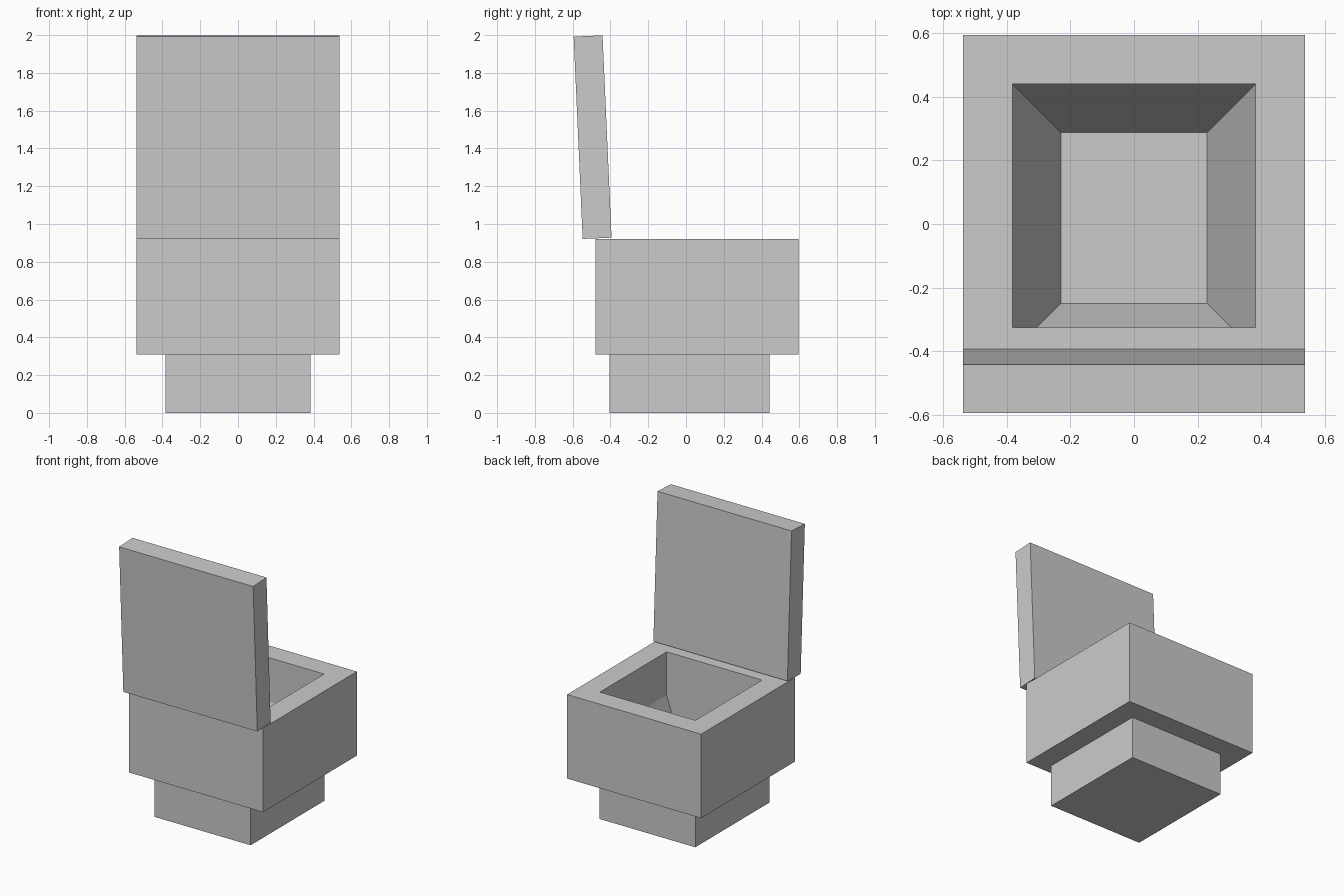
import bpy, bmesh
from mathutils import Matrix, Vector

if "Cube" in bpy.data.objects:
    bpy.data.objects.remove(bpy.data.objects["Cube"], do_unlink=True)

WALL = 0.155

grey = bpy.data.materials.new("light_grey")
grey.use_nodes = True
grey.diffuse_color = (0.6, 0.6, 0.6, 1)
grey.node_tree.nodes["Principled BSDF"].inputs["Base Color"].default_value = (0.6, 0.6, 0.6, 1)


def box(lo, hi):
    lo, hi = Vector(lo), Vector(hi)
    bm = bmesh.new()
    bmesh.ops.create_cube(bm, size=1, matrix=Matrix.Translation((lo + hi) / 2) @ Matrix.Diagonal((*(hi - lo), 1)))
    return bm


def inset(bm, direction):
    """Inset the face that points up (1) or down (-1) by the wall thickness."""
    bm.normal_update()
    face = next(f for f in bm.faces if f.normal.z * direction > 0.9)
    bmesh.ops.inset_region(bm, faces=[face], thickness=WALL, use_even_offset=True)
    return face


def finish(bm, name):
    bmesh.ops.recalc_face_normals(bm, faces=bm.faces)
    mesh = bpy.data.meshes.new(name)
    bm.to_mesh(mesh)
    bm.free()
    mesh.materials.append(grey)
    obj = bpy.data.objects.new(name, mesh)
    bpy.context.collection.objects.link(obj)
    return obj


# Narrow tub: its rim forms the ledge inside the wide box
bm = box((-0.385, -0.405, 0), (0.385, 0.443, 0.61))
well = inset(bm, 1)
bmesh.ops.translate(bm, verts=well.verts, vec=(0, 0, WALL - 0.61))
finish(bm, "base_tub")

# Wide box: open frame around the top of the tub
bm = box((-0.538, -0.48, 0.31), (0.538, 0.595, 0.92))
openings = [inset(bm, 1), inset(bm, -1)]
rims = [e for f in openings for e in f.edges]
bmesh.ops.delete(bm, geom=openings, context="FACES_ONLY")
bmesh.ops.bridge_loops(bm, edges=rims)
finish(bm, "wide_box")

# Open lid leaning back on the box edge
bm = box((-0.538, 0, 0), (0.538, 0.153, 1.072))
lid = finish(bm, "lid")
lid.location = (0, -0.547, 0.921)
lid.rotation_euler.x = 0.0445
